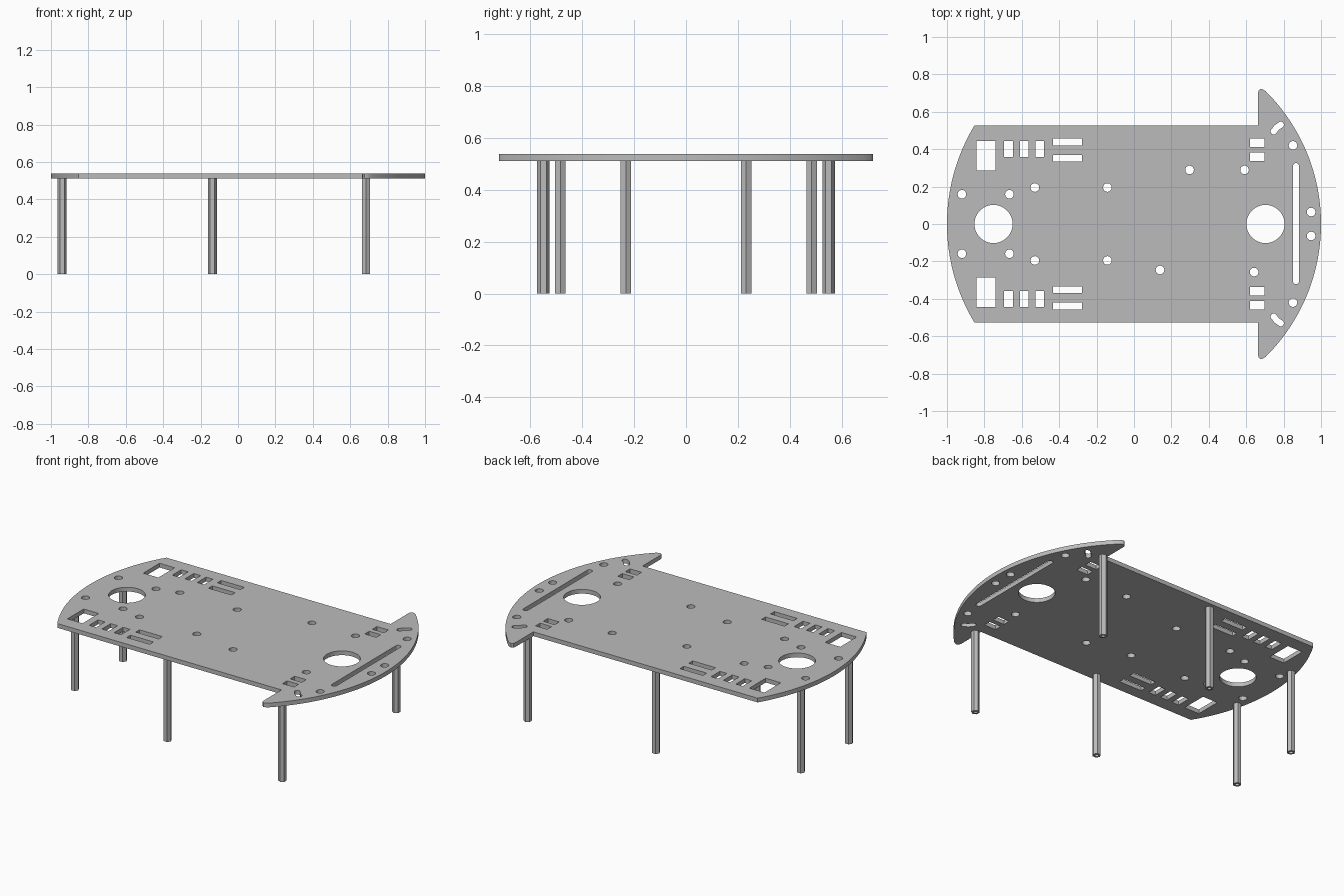
import bpy
import bmesh
from math import sin, cos, pi, asin, sqrt
from mathutils import Vector

if "Cube" in bpy.data.objects:
    bpy.data.objects.remove(bpy.data.objects["Cube"], do_unlink=True)

grey = bpy.data.materials.new("plain grey")
grey.use_nodes = True
COLOUR = (0.5, 0.5, 0.5, 1)
grey.diffuse_color = COLOUR
grey.node_tree.nodes["Principled BSDF"].inputs["Base Color"].default_value = COLOUR

PLATE_BOTTOM, PLATE_TOP = 0.512, 0.538
loops = []


def both(add, *args):
    """Add a cutout on each side of the centre line."""
    for side in (1, -1):
        add(*args, side)


def circle(x, y, r, side=1, n=24):
    loops.append([(x + r * cos(2 * pi * i / n), side * y + r * sin(2 * pi * i / n))
                  for i in range(n)])


def rect(x0, x1, y0, y1, side=1):
    loops.append([(x0, side * y0), (x1, side * y0), (x1, side * y1), (x0, side * y1)])


def slot(path, r, side=1, n=8):
    """Round-ended slot following a short path."""
    pts = [Vector((x, y * side)) for x, y in path]
    outline = []
    for line in (pts, pts[::-1]):
        for i, p in enumerate(line[:-1]):
            d = (line[i + 1] - line[max(i - 1, 0)]).normalized()
            outline.append(p + r * Vector((d.y, -d.x)))
        d = (line[-1] - line[-2]).normalized()
        for k in range(n + 1):
            a = pi * k / n
            outline.append(line[-1] + r * (cos(a) * Vector((d.y, -d.x)) + sin(a) * d))
    loops.append([tuple(p) for p in outline])


# Plate outline: tail arc, straight side, pointed wing, nose arc, mirrored
HALF, TAIL_R, WING_X = 0.527, 1.018, 0.663
tail_end = asin(HALF / TAIL_R)
nose_end = asin(0.71)
upper = [(-1 + TAIL_R - TAIL_R * cos(tail_end * i / 16), TAIL_R * sin(tail_end * i / 16))
         for i in range(17)]
upper += [(WING_X, HALF), (WING_X, 0.70), (0.667, 0.715), (0.677, 0.722), (0.69, 0.719)]
upper += [(cos(nose_end * i / 24), sin(nose_end * i / 24)) for i in range(24, -1, -1)]
loops.append(upper + [(x, -y) for x, y in upper[-2:0:-1]])

# Large wiring holes
for x in (-0.751, 0.703):
    circle(x, 0, 0.102, 1, 48)

# Small screw holes
for x, y in ((-0.92, 0.159), (-0.666, 0.159), (-0.53, 0.195), (-0.142, 0.195),
             (0.85, 0.42), (0.947, 0.064)):
    both(circle, x, y, 0.023)
for x, y in ((0.297, 0.289), (0.591, 0.289), (0.139, -0.246), (0.642, -0.257)):
    circle(x, y, 0.023)

# Rectangular cutouts
both(rect, -0.842, -0.74, 0.287, 0.445)
for x in (-0.695, -0.61, -0.527):
    both(rect, x, x + 0.047, 0.358, 0.444)
for y in (0.333, 0.419):
    both(rect, -0.433, -0.278, y, y + 0.037)
for y in (0.338, 0.412):
    both(rect, 0.62, 0.698, y, y + 0.044)

# Long nose slot and the short curved slots
slot([(0.866, -0.306), (0.866, 0.31)], 0.016)
both(slot, [(0.747, 0.495), (0.763, 0.516), (0.785, 0.531)], 0.0165)

curve = bpy.data.curves.new("chassis_plate", "CURVE")
curve.dimensions = "2D"
curve.fill_mode = "BOTH"
curve.extrude = (PLATE_TOP - PLATE_BOTTOM) / 2
for pts in loops:
    spline = curve.splines.new("POLY")
    spline.points.add(len(pts) - 1)
    for point, (x, y) in zip(spline.points, pts):
        point.co = (x, y, 0, 1)
    spline.use_cyclic_u = True
plate = bpy.data.objects.new("chassis_plate", curve)
plate.location.z = (PLATE_TOP + PLATE_BOTTOM) / 2
bpy.context.collection.objects.link(plate)
bpy.ops.object.select_all(action="DESELECT")
plate.select_set(True)
bpy.context.view_layer.objects.active = plate
bpy.ops.object.convert(target="MESH")
plate = bpy.context.view_layer.objects.active
bm = bmesh.new()
bm.from_mesh(plate.data)
bmesh.ops.remove_doubles(bm, verts=bm.verts, dist=0.00005)
bmesh.ops.recalc_face_normals(bm, faces=bm.faces)
bm.to_mesh(plate.data)
bm.free()
plate.data.materials.clear()
plate.data.materials.append(grey)
bpy.ops.object.shade_smooth_by_angle(angle=pi / 6)


def standoff(name, x, y, turn):
    """Hexagonal post with a threaded bore open at the bottom."""
    bm = bmesh.new()
    n, hexagon, bore = 24, 0.024, 0.011
    rings = []
    for z, inner in ((PLATE_BOTTOM, True), (0, True), (0, False), (PLATE_BOTTOM, False)):
        ring = []
        for i in range(n):
            a = 2 * pi * i / n
            # distance from the axis to the flat at this angle
            r = bore if inner else hexagon * sqrt(0.75) / cos((a % (pi / 3)) - pi / 6)
            ring.append(bm.verts.new((r * cos(a + turn), r * sin(a + turn), z)))
        rings.append(ring)
    for a, b in zip(rings, rings[1:]):
        for i in range(n):
            j = (i + 1) % n
            bm.faces.new((a[i], a[j], b[j], b[i]))
    bm.faces.new(rings[0])
    bm.faces.new(rings[-1])
    bmesh.ops.recalc_face_normals(bm, faces=bm.faces)
    mesh = bpy.data.meshes.new(name)
    bm.to_mesh(mesh)
    bm.free()
    mesh.materials.append(grey)
    post = bpy.data.objects.new(name, mesh)
    post.location = (x, y, 0)
    bpy.context.collection.objects.link(post)


for place, x, y, turn in (("tail", -0.94, 0.232, 0), ("middle", -0.137, 0.485, 0),
                          ("nose", 0.685, 0.55, pi / 2)):
    standoff(place + "_left_standoff", x, y, turn)
    standoff(place + "_right_standoff", x, -y, turn)
